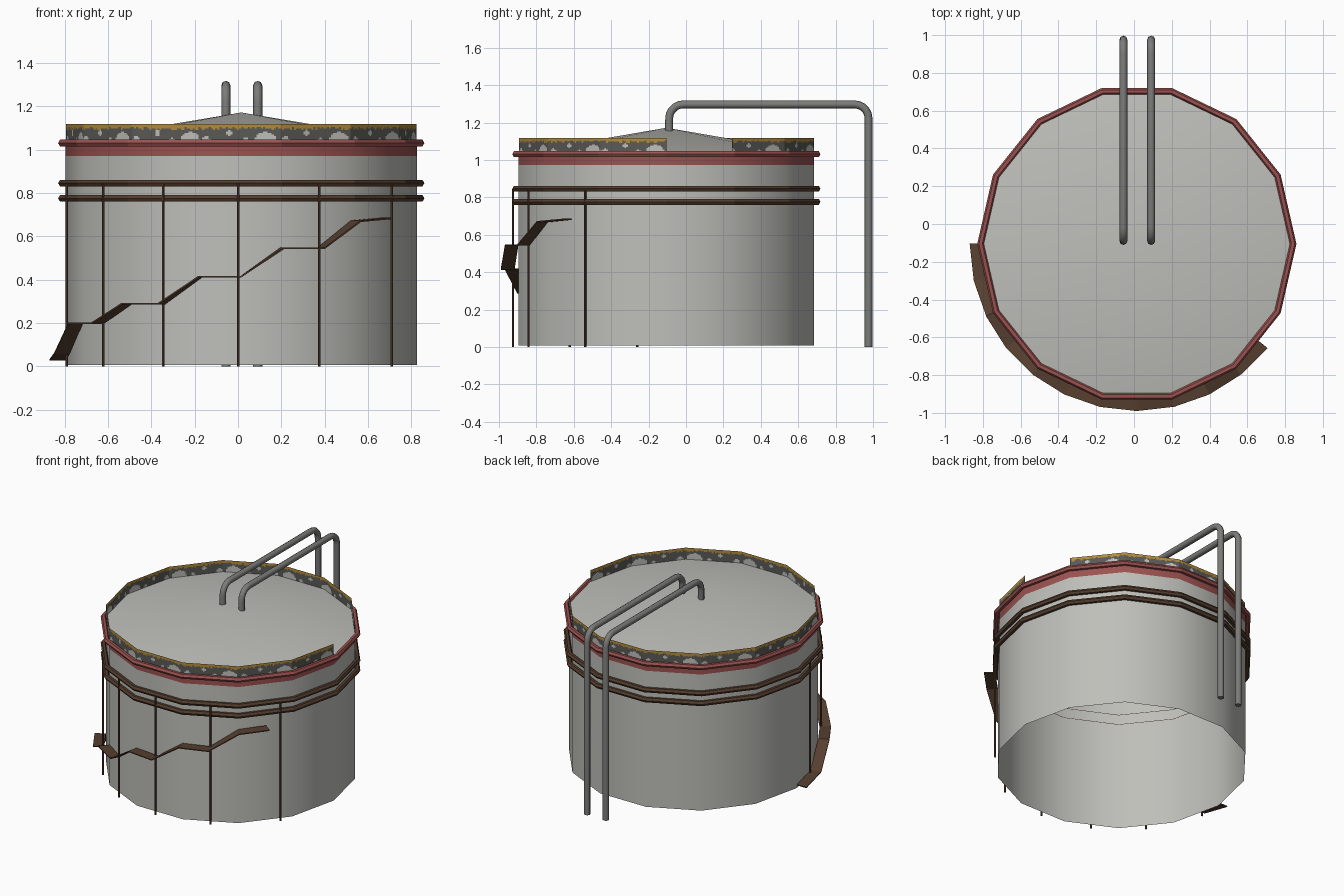
import bpy, bmesh, math, random
from mathutils import Vector

random.seed(4)
cube = bpy.data.objects.get("Cube")
if cube:
    bpy.data.objects.remove(cube)

CX, CY = 0.015, -0.105      # tank axis
R, SIDES = 0.81, 14         # tank radius and facets
STEP = 2 * math.pi / SIDES


def material(name, r, g, b, rough=0.7):
    m = bpy.data.materials.new(name)
    m.use_nodes = True
    m.diffuse_color = (r, g, b, 1)
    shader = m.node_tree.nodes["Principled BSDF"]
    shader.inputs["Base Color"].default_value = (r, g, b, 1)
    shader.inputs["Roughness"].default_value = rough
    return m


STEEL = material("pale_steel", 0.52, 0.52, 0.49)
RED = material("faded_red", 0.33, 0.085, 0.08)
RUST = material("rust_brown", 0.09, 0.048, 0.028)
PIPE = material("grey_pipe", 0.2, 0.2, 0.195, 0.4)
DARK = material("dark_grey", 0.1, 0.1, 0.095)
GOLD = material("worn_gold", 0.45, 0.26, 0.045)


def around(angle, radius, z):
    """Point about the tank axis; angle 0 is +x."""
    return Vector((CX + radius * math.cos(angle), CY + radius * math.sin(angle), z))


def front(deg):
    """Angle measured from the front, positive to +x."""
    return math.radians(deg - 90)


def finish(bm, name, mats, smooth=None):
    me = bpy.data.meshes.new(name)
    bm.to_mesh(me)
    bm.free()
    ob = bpy.data.objects.new(name, me)
    bpy.context.scene.collection.objects.link(ob)
    for m in mats:
        me.materials.append(m)
    if smooth:
        shade(ob, smooth)
    return ob


def shade(ob, degrees):
    bpy.ops.object.select_all(action="DESELECT")
    ob.select_set(True)
    bpy.context.view_layer.objects.active = ob
    bpy.ops.object.shade_smooth_by_angle(angle=math.radians(degrees))


# Tank: open-bottomed wall with a painted band, and a shallow conical roof
bm = bmesh.new()
rings = [[bm.verts.new(around(i * STEP, R, z)) for i in range(SIDES)]
         for z in (0.008, 0.972, 1.036)]
for k in range(2):
    for i in range(SIDES):
        j = (i + 1) % SIDES
        f = bm.faces.new((rings[k][i], rings[k][j], rings[k + 1][j], rings[k + 1][i]))
        f.material_index = k
apex = bm.verts.new((CX, CY, 1.172))
for i in range(SIDES):
    bm.faces.new((rings[2][i], rings[2][(i + 1) % SIDES], apex))
# Keep the roof edge crisp
finish(bm, "tank_body", [STEEL, RED], 30)

# Faceted hoops
for name, z, mat in (("roof_flange", 1.031, RED), ("upper_hoop", 0.846, RUST),
                     ("lower_hoop", 0.776, RUST)):
    bpy.ops.mesh.primitive_torus_add(major_segments=SIDES, minor_segments=6,
                                     major_radius=0.827, minor_radius=0.018,
                                     location=(CX, CY, z))
    hoop = bpy.context.object
    hoop.name = name
    hoop.data.materials.append(mat)

# Thin upright struts below the hoops
for n, deg in enumerate((-79, -51, -26, -1, 26, 58)):
    bpy.ops.mesh.primitive_cylinder_add(vertices=6, radius=0.0065, depth=0.845,
                                        location=around(front(deg), 0.82, 0.4225))
    strut = bpy.context.object
    strut.name = f"strut_{n + 1}"
    strut.data.materials.append(RUST)

# Walkway: thin ribbon climbing around the front, alternating ramps and landings
HEIGHTS = (0.03, 0.06, 0.2, 0.2, 0.29, 0.29, 0.415, 0.415, 0.545, 0.545, 0.67, 0.683)
bm = bmesh.new()
last = None
for k, z in enumerate(HEIGHTS):
    a = front(-90) + k * STEP / 2
    edge = [bm.verts.new(around(a, r, z)) for r in (0.812, 0.885)]
    if last:
        bm.faces.new((last[0], last[1], edge[1], edge[0]))
    last = edge
walkway = finish(bm, "walkway", [RUST])
mod = walkway.modifiers.new("thickness", "SOLIDIFY")
mod.thickness = 0.007
mod.offset = 0

# Parapet: thin worn strip on the roof edge, missing one facet
COLS, ROWS = 36, 12
BOTTOM, TOP = 1.036, 1.118
# Pale worn patches: position along facet, height, half width, half height
PATCHES = ((0.86, 0.05, 0.14, 0.5), (0.1, 0.0, 0.06, 0.32),
           (0.4, 0.5, 0.04, 0.14), (0.6, 0.05, 0.04, 0.18))
bm = bmesh.new()
for facet in range(1, SIDES):
    p, q = around(facet * STEP, R - 0.001, 0), around((facet + 1) * STEP, R - 0.001, 0)
    shift = random.uniform(-0.12, 0.02)
    grid = []
    for c in range(COLS + 1):
        base = p.lerp(q, c / COLS)
        grid.append([bm.verts.new((base.x, base.y, BOTTOM + (TOP - BOTTOM) * r / ROWS))
                     for r in range(ROWS + 1)])
    for c in range(COLS):
        gold_rows = random.choice((2, 3, 3, 4))
        for r in range(ROWS):
            f = bm.faces.new((grid[c][r], grid[c + 1][r], grid[c + 1][r + 1], grid[c][r + 1]))
            u, v = (c + 0.5) / COLS - shift, (r + 0.5) / ROWS
            if r >= ROWS - gold_rows:
                f.material_index = 1
            elif any(((u - x) / w) ** 2 + ((v - y) / h) ** 2 < 1 for x, y, w, h in PATCHES):
                f.material_index = 2
finish(bm, "parapet", [DARK, GOLD, STEEL])


# Pipes: out of the roof, over the back and down to the ground
def pipe(name, x):
    y0, y1, top, bend = -0.09, 0.976, 1.297, 0.075
    path = [Vector((x, y0, 1.13))]
    for cy, start in ((y0 + bend, 180), (y1 - bend, 90)):
        for s in range(6):
            a = math.radians(start - 18 * s)
            path.append(Vector((x, cy + bend * math.cos(a), top - bend + bend * math.sin(a))))
    path.append(Vector((x, y1, 0.0)))
    cu = bpy.data.curves.new(name, "CURVE")
    cu.dimensions = "3D"
    cu.bevel_depth = 0.021
    cu.bevel_resolution = 2
    cu.use_fill_caps = True
    sp = cu.splines.new("POLY")
    sp.points.add(len(path) - 1)
    for pt, co in zip(sp.points, path):
        pt.co = (*co, 1)
    cu.materials.append(PIPE)
    ob = bpy.data.objects.new(name, cu)
    bpy.context.scene.collection.objects.link(ob)
    bpy.ops.object.select_all(action="DESELECT")
    ob.select_set(True)
    bpy.context.view_layer.objects.active = ob
    bpy.ops.object.convert(target="MESH")
    shade(bpy.context.object, 50)


pipe("right_pipe", -0.056)
pipe("left_pipe", 0.091)
